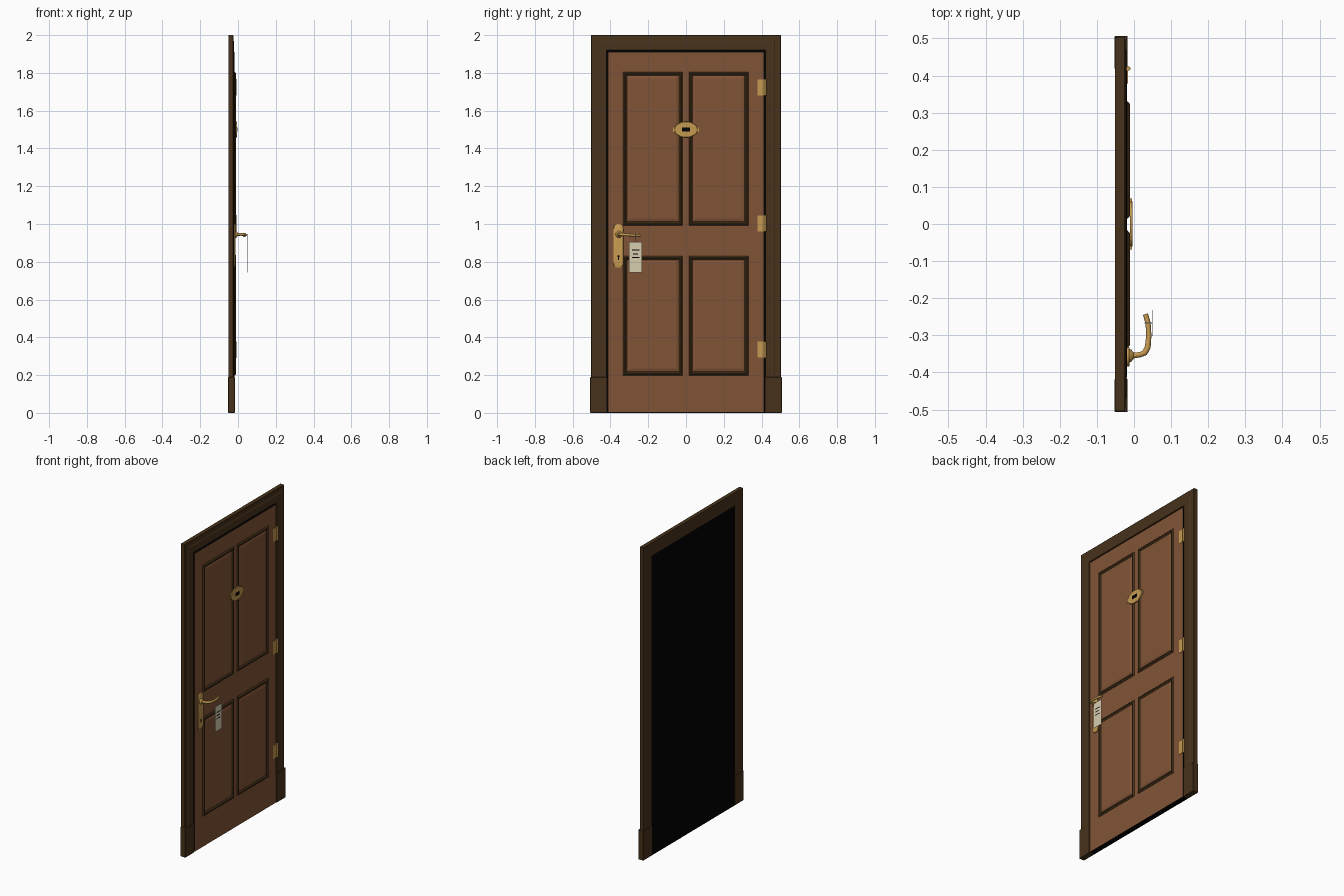
import bpy, bmesh, math
from mathutils import Vector

if "Cube" in bpy.data.objects:
    bpy.data.objects.remove(bpy.data.objects["Cube"])


def mat(name, rgb):
    m = bpy.data.materials.new(name)
    m.diffuse_color = (*rgb, 1)
    m.use_nodes = True
    m.node_tree.nodes["Principled BSDF"].inputs["Base Color"].default_value = m.diffuse_color
    return m


DOOR = mat("door brown", (0.222, 0.088, 0.038))
TRIM = mat("dark trim brown", (0.062, 0.032, 0.0105))
GOLD = mat("brass", (0.56, 0.32, 0.08))
CARD = mat("card cream", (0.68, 0.61, 0.43))
BLACK = mat("black", (0.0005, 0.0005, 0.0005))


def finish(name, bm, m, smooth=False):
    bmesh.ops.recalc_face_normals(bm, faces=bm.faces)
    me = bpy.data.meshes.new(name)
    bm.to_mesh(me)
    bm.free()
    me.materials.append(m)
    ob = bpy.data.objects.new(name, me)
    bpy.context.collection.objects.link(ob)
    if smooth:
        bpy.context.view_layer.objects.active = ob
        ob.select_set(True)
        bpy.ops.object.shade_smooth_by_angle(angle=math.radians(35))
        ob.select_set(False)
    return ob


def box(name, x, y, z, m, bevel=0):
    bm = bmesh.new()
    bmesh.ops.create_cube(bm, size=1)
    for v in bm.verts:
        v.co = [a[0] + (c + 0.5) * (a[1] - a[0]) for a, c in zip((x, y, z), v.co)]
    if bevel:
        bmesh.ops.bevel(bm, geom=bm.edges[:], offset=bevel, segments=1, affect='EDGES')
    return finish(name, bm, m)


def moulding(name, y, z, profile, m, legs=False, fill=False):
    """Sweep (inset, x) profile points round a rectangle, mitred at the corners.
    legs: three-sided, open at the floor. fill: close the last loop."""
    bm = bmesh.new()
    loops = []
    for d, x in profile:
        b = z[0] if legs else z[0] + d
        pts = [(y[0] + d, b), (y[0] + d, z[1] - d), (y[1] - d, z[1] - d), (y[1] - d, b)]
        loops.append([bm.verts.new((x, p, q)) for p, q in pts])
    pairs = list(zip(loops, loops[1:]))
    if not fill:
        pairs.append((loops[-1], loops[0]))
    for a, b in pairs:
        for i in range(3 if legs else 4):
            j = (i + 1) % 4
            bm.faces.new((a[i], a[j], b[j], b[i]))
    if legs:
        for i in (0, 3):
            bm.faces.new([l[i] for l in loops])
    if fill:
        bm.faces.new(loops[-1])
    return finish(name, bm, m)


def plate(name, outline, x0, x1, m, bevel=0):
    """Extrude a (y, z) outline from x0 to x1, with a chamfered front rim."""
    bm = bmesh.new()
    cy = sum(p[0] for p in outline) / len(outline)
    cz = sum(p[1] for p in outline) / len(outline)
    rows = [(x0, 1), (x1 - (x1 - x0) * 0.3, 1), (x1, 1 - bevel)]
    loops = [[bm.verts.new((x, cy + (p - cy) * s, cz + (q - cz) * s)) for p, q in outline]
             for x, s in rows]
    n = len(outline)
    for a, b in zip(loops, loops[1:]):
        for i in range(n):
            bm.faces.new((a[i], a[(i + 1) % n], b[(i + 1) % n], b[i]))
    bm.faces.new(loops[0])
    bm.faces.new(loops[-1])
    return finish(name, bm, m, True)


def tube(name, path, radii, m, sides=12):
    bm = bmesh.new()
    pts = [Vector(p) for p in path]
    loops = []
    for i, p in enumerate(pts):
        t = (pts[min(i + 1, len(pts) - 1)] - pts[max(i - 1, 0)]).normalized()
        u = t.cross(Vector((0, 0, 1)) if abs(t.z) < 0.9 else Vector((1, 0, 0))).normalized()
        w = t.cross(u)
        loops.append([bm.verts.new(p + radii[i] * (u * math.cos(a) + w * math.sin(a)))
                      for a in (2 * math.pi * k / sides for k in range(sides))])
    for a, b in zip(loops, loops[1:]):
        for i in range(sides):
            j = (i + 1) % sides
            bm.faces.new((a[i], a[j], b[j], b[i]))
    bm.faces.new(loops[0])
    bm.faces.new(loops[-1])
    return finish(name, bm, m, True)


def ellipse(cy, cz, ry, rz, n=32):
    return [(cy + ry * math.cos(2 * math.pi * i / n), cz + rz * math.sin(2 * math.pi * i / n))
            for i in range(n)]


# Door frame with a slightly proud inner band, and plinth blocks at the foot
moulding("door_frame", (-0.502, 0.502), (0, 2),
         [(0, -0.051), (0, -0.026), (0.003, -0.0235), (0.030, -0.0235), (0.036, -0.020),
          (0.080, -0.020), (0.082, -0.022), (0.082, -0.051)], TRIM, legs=True)
for side, s in (("left", -1), ("right", 1)):
    box(side + "_plinth", (-0.0525, -0.017), sorted((s * 0.417, s * 0.507)), (0, 0.19), TRIM, 0.002)

# Black backing, seen through the gap round the door leaf
box("backing", (-0.051, -0.047), (-0.421, 0.421), (0, 1.921), BLACK)

# Door leaf: brown faces with black edges
leaf = box("door_leaf", (-0.0505, -0.0185), (-0.413, 0.413), (0.003, 1.91), DOOR)
leaf.data.materials.append(BLACK)
for f in leaf.data.polygons:
    f.material_index = 0 if abs(f.normal.x) > 0.5 else 1

# Four panels with dark mouldings and raised centres
for row, z in (("lower", (0.198, 0.83)), ("upper", (0.993, 1.806))):
    for side, y in (("left", (-0.333, -0.018)), ("right", (0.015, 0.33))):
        moulding(f"{row}_{side}_moulding", y, z,
                 [(0, -0.0195), (0, -0.017), (0.007, -0.0105), (0.012, -0.0105),
                  (0.02, -0.0165), (0.02, -0.0195)], TRIM)
        moulding(f"{row}_{side}_panel", y, z,
                 [(0.018, -0.0178), (0.022, -0.0165), (0.036, -0.0125)], DOOR, fill=True)

# Three hinges, each a leaf and a knuckle
for i, zc in enumerate((0.335, 1.003, 1.723)):
    box(f"hinge_leaf_{i + 1}", (-0.03, -0.0165), (0.378, 0.418), (zc - 0.042, zc + 0.042), GOLD)
    tube(f"hinge_knuckle_{i + 1}", [(-0.015, 0.419, zc - 0.044), (-0.015, 0.419, zc + 0.044)],
         [0.006, 0.006], GOLD)

# Oval plaque with end tabs and a blank dark inset
box("plaque_tabs", (-0.0105, -0.006), (-0.069, 0.069), (1.488, 1.512), GOLD)
plate("plaque", ellipse(0, 1.5, 0.062, 0.042), -0.0105, -0.004, GOLD, 0.03)
box("plaque_inset", (-0.005, -0.0035), (-0.022, 0.022), (1.489, 1.511), BLACK)

# Lever plate with rounded ends and a keyhole
arc = [math.pi * i / 10 for i in range(11)]
outline = ([(-0.358 + 0.026 * math.cos(a), 0.974 + 0.026 * math.sin(a)) for a in arc] +
           [(-0.358 - 0.026 * math.cos(a), 0.792 - 0.026 * math.sin(a)) for a in arc])
plate("lever_plate", outline, -0.019, -0.012, GOLD, 0.03)
plate("keyhole", ellipse(-0.358, 0.829, 0.006, 0.006, 12), -0.013, -0.0115, BLACK)
box("keyhole_slot", (-0.013, -0.0115), (-0.361, -0.355), (0.81, 0.829), BLACK)

# Curved lever on a round collar
tube("lever_collar", [(-0.014, -0.355, 0.945), (-0.007, -0.355, 0.945), (-0.002, -0.355, 0.945)],
     [0.019, 0.016, 0.010], GOLD, 20)
tube("lever", [(-0.006, -0.355, 0.945), (0.017, -0.352, 0.945), (0.029, -0.347, 0.945),
               (0.037, -0.332, 0.944), (0.040, -0.30, 0.942), (0.038, -0.268, 0.940),
               (0.031, -0.243, 0.939)],
     [0.008, 0.007, 0.008, 0.008, 0.007, 0.007, 0.007], GOLD)

# Hanging card on a cord, with short plain printed bars
box("card", (0.048, 0.0492), (-0.302, -0.232), (0.742, 0.905), CARD)
tube("card_cord", [(0.0485, -0.267, 0.90), (0.0485, -0.267, 0.946), (0.036, -0.267, 0.95),
                   (0.029, -0.267, 0.942)], [0.0012] * 4, CARD, 6)
for i, (half, zc) in enumerate(((0.02, 0.862), (0.014, 0.842), (0.02, 0.822))):
    box(f"card_bar_{i + 1}", (0.0488, 0.05), (-0.267 - half, -0.267 + half),
        (zc - 0.0022, zc + 0.0022), BLACK)
